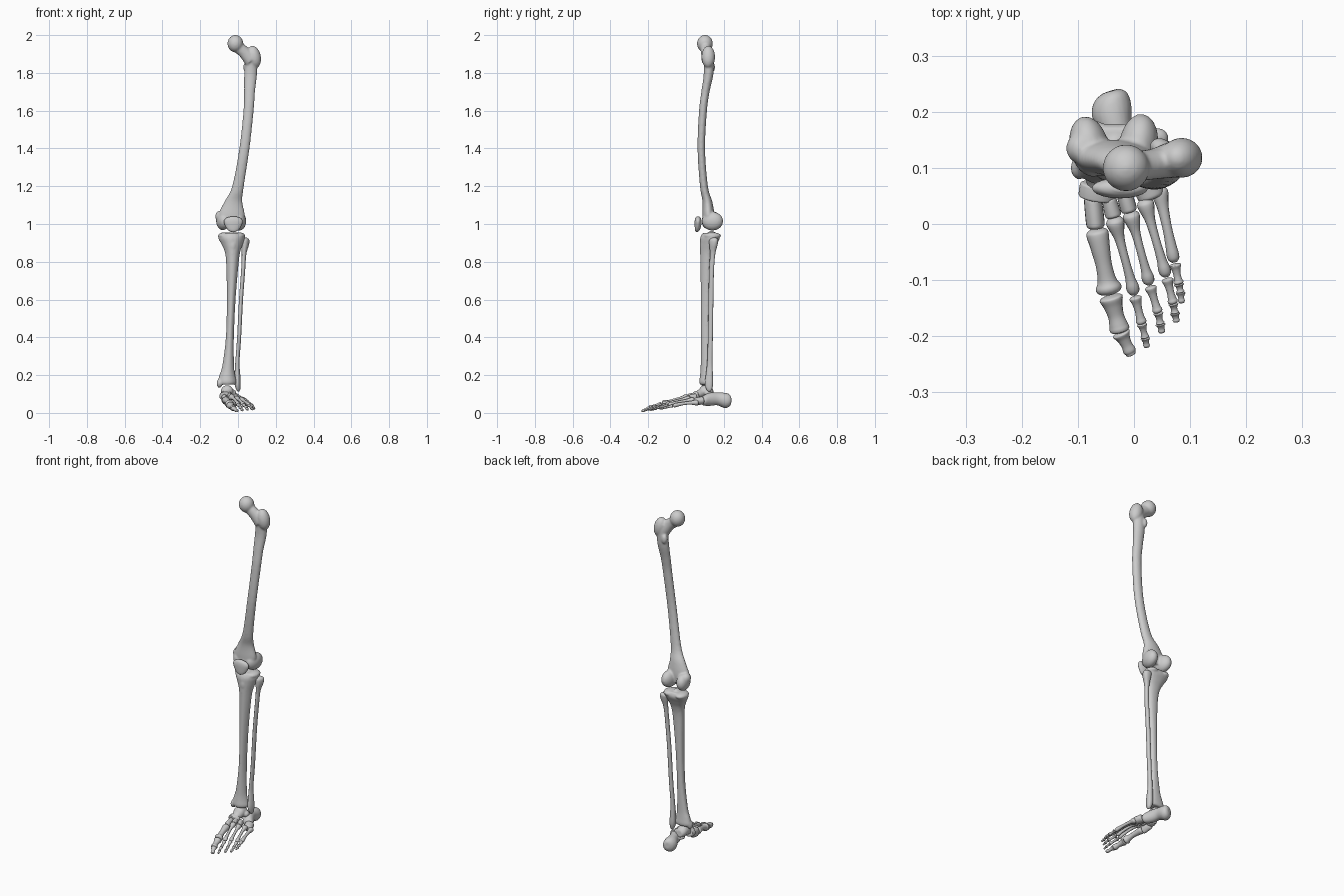
import bpy, bmesh, math
from mathutils import Vector, Matrix

Z = Vector((0, 0, 1))


def catmull(p, n=5):
    # smooth interpolation of ring tuples (x, y, z, half width, half depth)
    out = []
    for i in range(len(p) - 1):
        a, b, c, d = p[max(i - 1, 0)], p[i], p[i + 1], p[min(i + 2, len(p) - 1)]
        for k in range(n):
            t = k / n
            out.append([.5 * (2 * q + (r - o) * t + (2 * o - 5 * q + 4 * r - s) * t * t
                              + (3 * q - o - 3 * r + s) * t ** 3) for o, q, r, s in zip(a, b, c, d)])
    return out + [list(p[-1])]


def loft(bm, rings, tri=0.0, sides=20):
    d = (Vector(rings[-1][:3]) - Vector(rings[0][:3])).normalized()
    if abs(d.z) > .8:
        side, up = Vector((1, 0, 0)), Vector((0, 1, 0))
    else:
        side = d.cross(Z).normalized()
        up = side.cross(d)
    loops = []
    for x, y, z, a, b in catmull(rings):
        a, b = max(a, .002), max(b, .002)
        loop = []
        for i in range(sides):
            t = math.tau * i / sides
            k = 1 + tri * math.cos(3 * (t + math.pi / 2))
            loop.append(bm.verts.new(Vector((x, y, z)) + side * a * k * math.cos(t) + up * b * k * math.sin(t)))
        loops.append(loop)
    faces = [bm.faces.new(loops[0]), bm.faces.new(loops[-1][::-1])]
    for l, m in zip(loops, loops[1:]):
        for i in range(sides):
            j = (i + 1) % sides
            faces.append(bm.faces.new((l[i], m[i], m[j], l[j])))
    bmesh.ops.recalc_face_normals(bm, faces=faces)


def blob(bm, c, r, rot=(0, 'X')):
    m = Matrix.Translation(c) @ Matrix.Rotation(math.radians(rot[0]), 4, rot[1]) @ Matrix.Diagonal((*r, 1))
    bmesh.ops.create_icosphere(bm, subdivisions=3, radius=1, matrix=m)


def finish(name, bm, voxel=0, smooth=5):
    me = bpy.data.meshes.new(name)
    bm.to_mesh(me)
    bm.free()
    me.polygons.foreach_set("use_smooth", [True] * len(me.polygons))
    ob = bpy.data.objects.new(name, me)
    bpy.context.collection.objects.link(ob)
    if voxel:
        # fuse overlapping volumes into one continuous bone
        r = ob.modifiers.new("fuse", 'REMESH')
        r.mode, r.voxel_size, r.use_smooth_shade = 'VOXEL', voxel, True
        s = ob.modifiers.new("soften", 'SMOOTH')
        s.factor, s.iterations = .5, smooth
    return ob


# thigh bone: shaft, ball head, neck, trochanters and condyles
bm = bmesh.new()
loft(bm, [(.072, .118, 1.91, .028, .028), (.067, .12, 1.8, .034, .026), (.061, .103, 1.7, .029, .022),
          (.056, .09, 1.6, .027, .021), (.034, .081, 1.4, .027, .02), (0, .095, 1.2, .031, .021),
          (-.024, .113, 1.12, .047, .026), (-.034, .118, 1.05, .07, .032), (-.034, .116, 1.0, .06, .03)])
blob(bm, (-.014, .1, 1.955), (.042, .042, .046))
loft(bm, [(-.012, .102, 1.945, .03, .034), (.03, .106, 1.912, .027, .032), (.07, .115, 1.87, .033, .042)])
blob(bm, (.085, .118, 1.885), (.036, .036, .06), (-12, 'Y'))
blob(bm, (.045, .138, 1.83), (.017, .016, .028))
blob(bm, (-.08, .138, 1.017), (.035, .055, .05), (12, 'Z'))
blob(bm, (.008, .14, 1.015), (.035, .057, .05), (-8, 'Z'))
blob(bm, (-.095, .135, 1.04), (.026, .028, .03))
blob(bm, (-.035, .108, 1.015), (.06, .024, .04))
finish("thigh_bone", bm, .005)

# kneecap
bm = bmesh.new()
loft(bm, [(-.025, .057, .957, .006, .004), (-.025, .06, .967, .027, .012), (-.025, .063, .99, .043, .017),
          (-.025, .064, 1.015, .05, .018), (-.025, .064, 1.032, .037, .014), (-.025, .064, 1.04, .012, .006)])
finish("kneecap", bm)

# shin bone: triangular shaft, plateau, front tuberosity and inner ankle knob
bm = bmesh.new()
loft(bm, [(-.034, .132, .952, .058, .042), (-.034, .131, .928, .071, .052), (-.031, .122, .893, .056, .045),
          (-.029, .113, .85, .04, .036), (-.03, .108, .78, .032, .03), (-.036, .106, .6, .023, .026),
          (-.043, .105, .4, .021, .024), (-.052, .104, .25, .031, .025), (-.057, .104, .2, .041, .028),
          (-.058, .104, .165, .049, .032), (-.057, .104, .15, .043, .028)], tri=.07)
blob(bm, (-.072, .14, .938), (.034, .046, .018))
blob(bm, (.004, .14, .938), (.034, .046, .018))
blob(bm, (-.034, .135, .952), (.014, .02, .012))
blob(bm, (-.028, .088, .885), (.02, .016, .035))
blob(bm, (-.098, .1, .156), (.015, .021, .024))
finish("shin_bone", bm, .005)

# calf bone
bm = bmesh.new()
loft(bm, [(.037, .15, .928, .008, .008), (.037, .149, .917, .022, .023), (.037, .147, .89, .021, .022),
          (.032, .142, .84, .012, .014), (.027, .136, .75, .0105, .013), (.016, .133, .6, .0105, .013),
          (.006, .13, .4, .0105, .013), (-.003, .127, .27, .011, .014), (-.003, .125, .2, .015, .019),
          (-.002, .123, .155, .016, .022), (.001, .124, .125, .011, .015), (.002, .124, .113, .004, .005)],
     tri=.08)
finish("calf_bone", bm)

# ankle bone
bm = bmesh.new()
loft(bm, [(-.055, .145, .108, .02, .02), (-.057, .125, .115, .031, .03), (-.058, .09, .114, .032, .03),
          (-.06, .07, .102, .024, .022), (-.06, .048, .095, .018, .016)])
blob(bm, (-.025, .115, .105), (.016, .02, .018))
finish("ankle_bone", bm, .004, 4)

# heel bone
bm = bmesh.new()
loft(bm, [(-.042, .237, .07, .014, .018), (-.042, .227, .067, .03, .034), (-.04, .203, .066, .037, .041),
          (-.031, .165, .074, .029, .034), (-.018, .125, .072, .031, .035), (0, .095, .065, .028, .027),
          (.005, .085, .063, .018, .018)])
blob(bm, (-.055, .125, .082), (.022, .022, .012))
finish("heel_bone", bm, .004, 4)


def block(name, p, q, a, b, a2, b2):
    # chunky mid-foot bone between two points
    p, q = Vector(p), Vector(q)
    ends = [(0, .7, 0), (.08, .95, .1), (.3, 1, .3), (.7, 1, .7), (.92, .95, .9), (1, .7, 1)]
    bm = bmesh.new()
    loft(bm, [(*p.lerp(q, t), (a + (a2 - a) * u) * k, (b + (b2 - b) * u) * k) for t, k, u in ends])
    finish(name, bm)


# mid-foot bones
block("navicular_bone", (-.062, .072, .094), (-.066, .044, .086), .034, .025, .034, .026)
block("inner_wedge_bone", (-.074, .05, .077), (-.068, -.007, .068), .016, .023, .017, .027)
block("middle_wedge_bone", (-.045, .046, .09), (-.036, .012, .085), .013, .017, .015, .017)
block("outer_wedge_bone", (-.018, .056, .083), (-.008, .022, .077), .014, .02, .015, .02)
block("cuboid_bone", (.014, .09, .066), (.032, .045, .06), .026, .022, .024, .019)


def long_bone(name, p, q, base, head, waist, bow=0.0, flat=1.0):
    # flared at both ends, thin in the middle
    p, q = Vector(p), Vector(q)
    prof = [(0, base * .55), (.03, base * .9), (.09, base), (.28, waist * 1.2), (.55, waist),
            (.78, waist * 1.15), (.89, head), (.96, head * .9), (1, head * .45)]
    bm = bmesh.new()
    loft(bm, [(*(p.lerp(q, t) + Z * bow * math.sin(math.pi * t)), r, r * flat) for t, r in prof], sides=14)
    finish(name, bm)


# long foot bones: start, end, base, head, waist radii
mets = [((-.067, -.009, .068), (-.043, -.125, .043), .02, .023, .0145),
        ((-.036, .012, .085), (.001, -.126, .046), .016, .0115, .0075),
        ((-.007, .022, .077), (.028, -.108, .044), .015, .011, .0072),
        ((.018, .044, .068), (.058, -.094, .042), .015, .011, .0075),
        ((.044, .065, .054), (.072, -.068, .038), .015, .011, .0085)]
for i, m in enumerate(mets):
    long_bone(f"metatarsal_{i + 1}", *m, bow=.005, flat=1.0 if i else .95)

# toe bones: joint points along each toe with radii
toes = [([(-.042, -.128, .041), (-.024, -.193, .025), (-.004, -.234, .009)], [.021, .016]),
        ([(.002, -.129, .043), (.014, -.178, .029), (.02, -.203, .019), (.023, -.22, .011)], [.011, .009, .0085]),
        ([(.029, -.111, .042), (.043, -.158, .03), (.047, -.178, .022), (.05, -.194, .015)], [.0105, .009, .009]),
        ([(.059, -.097, .04), (.07, -.142, .029), (.073, -.159, .023), (.076, -.175, .017)], [.0105, .009, .009]),
        ([(.073, -.071, .037), (.08, -.107, .029), (.083, -.122, .025), (.085, -.141, .02)], [.0105, .009, .0085])]
for i, (pts, rad) in enumerate(toes):
    for j, r in enumerate(rad):
        last = j == len(rad) - 1
        long_bone(f"toe_{i + 1}_bone_{j + 1}", pts[j], pts[j + 1], r, r * (.6 if last else .85),
                  r * (.62 if i or last else .68), flat=.75 if last else .9)
